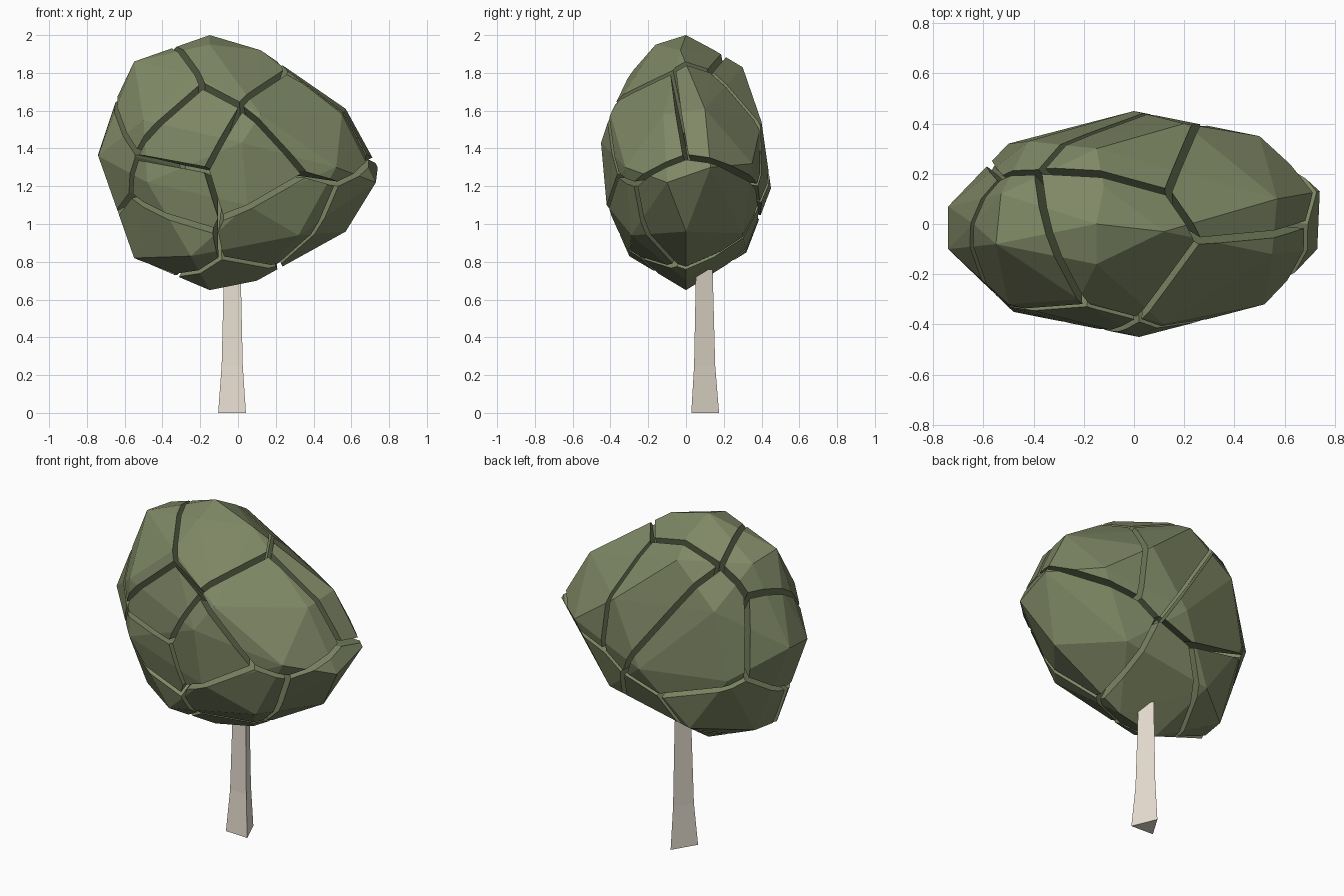
import bpy, bmesh
from mathutils import Vector

if "Cube" in bpy.data.objects:
    bpy.data.objects.remove(bpy.data.objects["Cube"])


def material(name, rgb):
    m = bpy.data.materials.new(name)
    m.diffuse_color = (*rgb, 1)
    m.use_nodes = True
    m.node_tree.nodes["Principled BSDF"].inputs["Base Color"].default_value = m.diffuse_color
    return m


def finish(bm, name, mat):
    bmesh.ops.recalc_face_normals(bm, faces=bm.faces)
    me = bpy.data.meshes.new(name)
    bm.to_mesh(me)
    bm.free()
    me.materials.append(mat)
    ob = bpy.data.objects.new(name, me)
    bpy.context.collection.objects.link(ob)


leaf = material("leaf_green", (0.21, 0.245, 0.13))
bark = material("pale_bark", (0.80, 0.73, 0.63))

# Crown outline: corners of one faceted egg
HULL = [(-.15, 0, 2), (.12, -.03, 1.92), (-.55, -.08, 1.86), (-.53, .12, 1.84),
        (-.12, .15, 1.92), (-.15, -.16, 1.95),
        (-.15, .30, 1.83), (-.22, -.30, 1.79), (.57, .10, 1.61), (.55, -.12, 1.58),
        (.20, .40, 1.54), (.12, -.40, 1.58), (-.42, .33, 1.60), (-.50, -.32, 1.55),
        (-.64, .0, 1.67), (-.74, .07, 1.37), (-.74, -.10, 1.36), (.74, .13, 1.30),
        (.73, -.10, 1.22), (.50, .35, 1.32), (.52, -.32, 1.30), (0, .45, 1.19),
        (.02, -.45, 1.43), (-.48, -.35, 1.22), (-.50, .32, 1.20), (.05, -.42, 1.10),
        (.57, .0, .96), (.30, .30, .95), (.32, -.29, .94), (-.62, .02, 1.02),
        (-.25, .32, .85), (-.25, -.30, .83), (-.55, -.08, .82), (-.53, .10, .83),
        (.10, 0, .70), (-.15, 0, .65)]

# One seed per leaf clump; the crown is split halfway between seeds
SEEDS = [(-.44, -.19, 1.62), (-.03, -.06, 1.74), (.02, .26, 1.62),    # top
         (.34, .17, 1.66), (.32, -.24, 1.58), (-.32, .36, 1.40),      # upper sides
         (-.27, -.37, 1.44), (.02, -.42, 1.28), (-.32, -.38, 1.18),   # front
         (-.66, -.04, 1.38),                                          # left
         (.50, .02, .90), (.17, -.30, .98), (-.38, -.22, .92),        # lower
         (-.42, .14, .90), (-.08, .06, .74)]
GAP = 0.03

seeds = [Vector(s) for s in SEEDS]
for i, s in enumerate(seeds):
    bm = bmesh.new()
    for p in HULL:
        bm.verts.new(p)
    bmesh.ops.convex_hull(bm, input=bm.verts[:])
    loose = [v for v in bm.verts if not v.link_faces]
    bmesh.ops.delete(bm, geom=loose, context='VERTS')
    for j, t in enumerate(seeds):
        if i == j:
            continue
        n = (t - s).normalized()
        cut = bmesh.ops.bisect_plane(
            bm, geom=bm.verts[:] + bm.edges[:] + bm.faces[:], dist=1e-5,
            plane_co=(s + t) / 2 - n * GAP / 2, plane_no=n, clear_outer=True)
        edges = [e for e in cut['geom_cut'] if isinstance(e, bmesh.types.BMEdge)]
        if edges:
            bmesh.ops.contextual_create(bm, geom=edges)
    finish(bm, f"leaf_clump_{i + 1}", leaf)

# Trunk: three-sided, flared at the foot
FOOT = [(-.105, .035), (.042, .028), (-.02, .175)]
cx, cy = -.028, .09
bm = bmesh.new()
rings = [[bm.verts.new((cx + (x - cx) * k, cy + (y - cy) * k, z)) for x, y in FOOT]
         for z, k in ((0, 1), (.25, .76), (.76, .60))]
for a, b in zip(rings, rings[1:]):
    for k in range(3):
        m = (k + 1) % 3
        bm.faces.new((a[k], a[m], b[m], b[k]))
bm.faces.new(rings[0])
bm.faces.new(rings[-1])
finish(bm, "trunk", bark)
